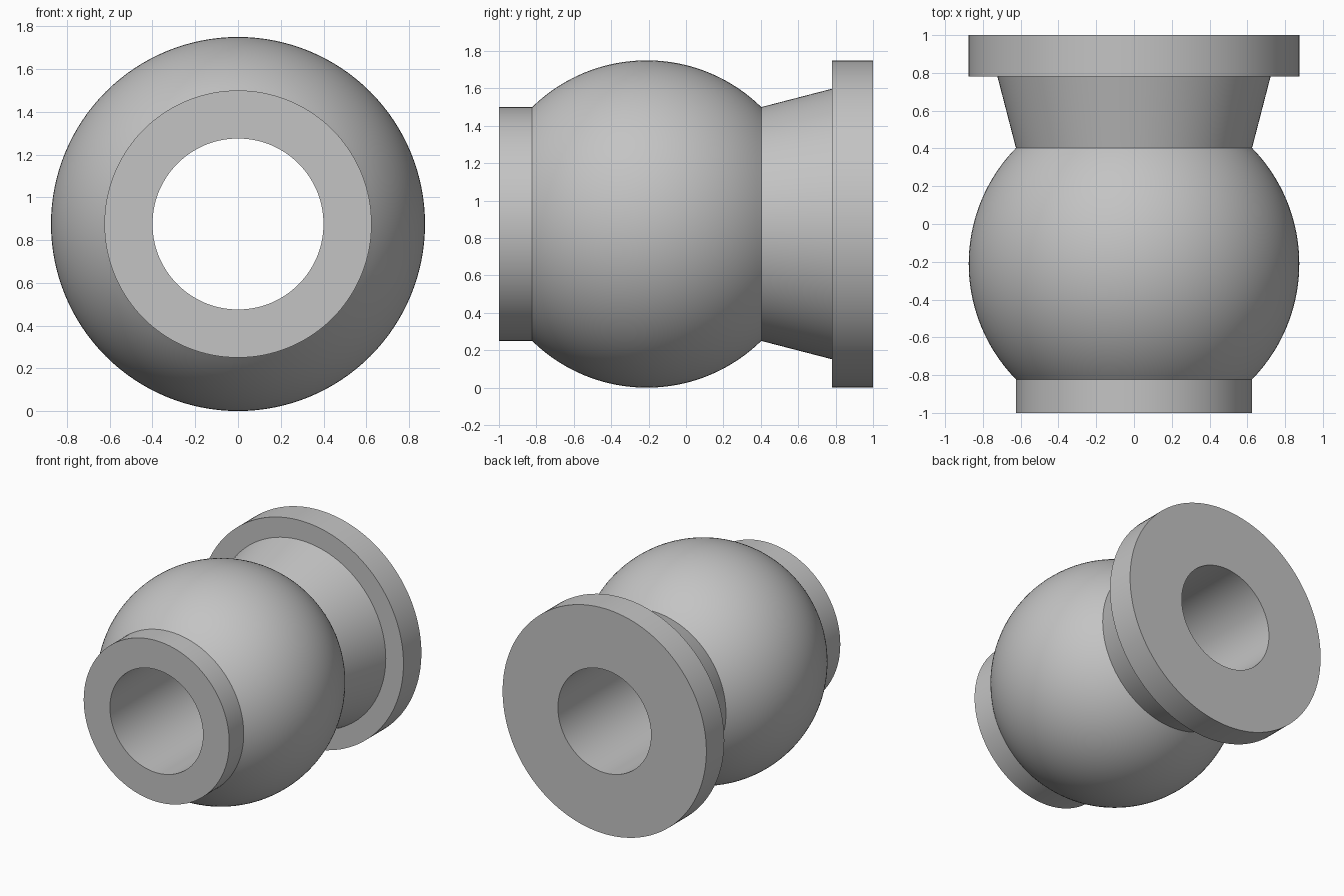
import bpy
import bmesh
from math import sin, cos, pi, sqrt, atan2
from mathutils import Vector

cube = bpy.data.objects.get("Cube")
if cube:
    bpy.data.objects.remove(cube, do_unlink=True)

SEGMENTS = 128
ARC_STEPS = 40
BALL_R, NECK_R, BORE_R = 0.875, 0.625, 0.4
BALL_Y = -0.21
AXIS_Z = BALL_R

# Plain grey material
grey = bpy.data.materials.new("plain_grey")
grey.use_nodes = True
colour = (0.55, 0.55, 0.55, 1)
grey.diffuse_color = colour
grey.node_tree.nodes["Principled BSDF"].inputs["Base Color"].default_value = colour

# Closed half section as (y, radius): collar, ball arc, cone, flange, bore
half_angle = atan2(NECK_R, sqrt(BALL_R**2 - NECK_R**2))
profile = [(-1, BORE_R), (-1, NECK_R)]
for i in range(ARC_STEPS + 1):
    a = half_angle + (pi - 2 * half_angle) * i / ARC_STEPS
    profile.append((BALL_Y - BALL_R * cos(a), BALL_R * sin(a)))
profile += [(0.78, 0.723), (0.78, BALL_R), (1, BALL_R), (1, BORE_R)]


def lathe(name, section, material):
    """Revolve a closed section around the y axis."""
    bm = bmesh.new()
    rings = []
    for y, r in section:
        rings.append([bm.verts.new(Vector((r * cos(t), y, AXIS_Z + r * sin(t))))
                      for t in (2 * pi * k / SEGMENTS for k in range(SEGMENTS))])
    for i, ring in enumerate(rings):
        after = rings[(i + 1) % len(rings)]
        for k in range(SEGMENTS):
            n = (k + 1) % SEGMENTS
            bm.faces.new((ring[k], ring[n], after[n], after[k]))
    bmesh.ops.recalc_face_normals(bm, faces=bm.faces)
    mesh = bpy.data.meshes.new(name)
    bm.to_mesh(mesh)
    bm.free()
    mesh.materials.append(material)
    obj = bpy.data.objects.new(name, mesh)
    bpy.context.collection.objects.link(obj)
    return obj


# Flanged ball with through bore
body = lathe("flanged_ball_bushing", profile, grey)
bpy.ops.object.select_all(action="DESELECT")
body.select_set(True)
bpy.context.view_layer.objects.active = body
bpy.ops.object.shade_smooth_by_angle(angle=pi / 7)
